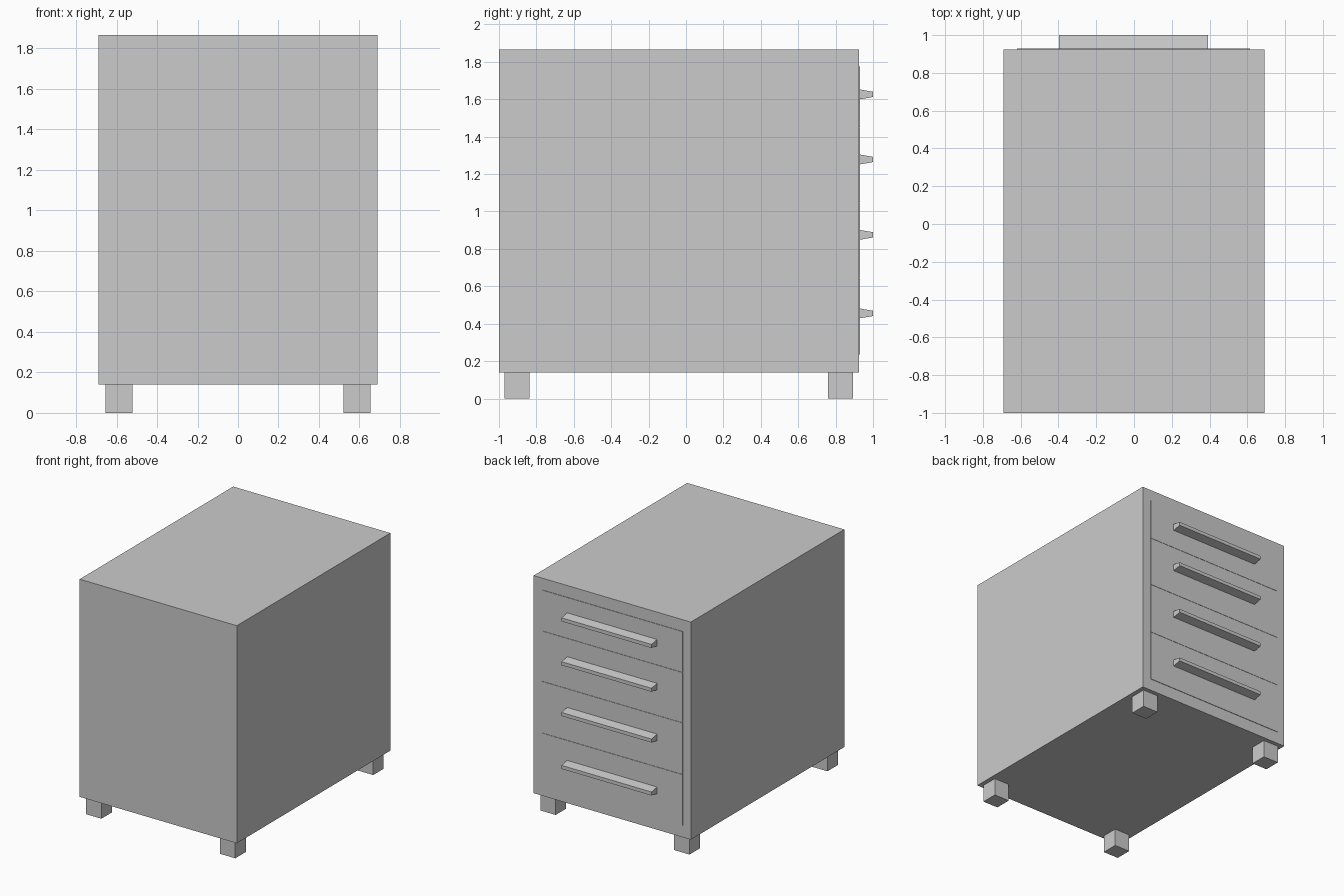
import bpy
import bmesh

cube = bpy.data.objects.get("Cube")
if cube:
    bpy.data.objects.remove(cube, do_unlink=True)

# One flat paint for the whole cabinet
grey = bpy.data.materials.new("light grey")
grey.use_nodes = True
grey.diffuse_color = (0.6, 0.6, 0.6, 1)
grey.node_tree.nodes["Principled BSDF"].inputs["Base Color"].default_value = (0.6, 0.6, 0.6, 1)


def box(name, x, y, z, taper=1.0):
    """Box between (min, max) pairs; taper scales the height of its +y end."""
    bm = bmesh.new()
    bmesh.ops.create_cube(bm, size=1)
    for v in bm.verts:
        if v.co.y > 0:
            v.co.z *= taper
        for i, (lo, hi) in enumerate((x, y, z)):
            v.co[i] = (lo + hi) / 2 + v.co[i] * (hi - lo)
    mesh = bpy.data.meshes.new(name)
    bm.to_mesh(mesh)
    bm.free()
    mesh.materials.append(grey)
    obj = bpy.data.objects.new(name, mesh)
    bpy.context.collection.objects.link(obj)
    return obj


BACK, FACE = -1.0, 0.925
BASE, TOP = 0.14, 1.867

# Cabinet body
box("cabinet_body", (-0.69, 0.69), (BACK, FACE), (BASE, TOP))

# Four square feet
for side, x in (("right", (-0.655, -0.52)), ("left", (0.52, 0.655))):
    for end, y in (("plain", (-0.97, -0.838)), ("drawer", (0.76, 0.892))):
        box(f"{end}_end_{side}_foot", x, y, (0, BASE))

# Drawer fronts as thin plates, each with a tapered bar handle
edges = (1.775, 1.45, 1.05, 0.64, 0.235)
handles = (1.626, 1.278, 0.875, 0.455)
for n, centre in enumerate(handles):
    box(f"drawer_front_{n + 1}", (-0.62, 0.615), (FACE - 0.002, FACE + 0.004),
        (edges[n + 1] + 0.001, edges[n] - 0.001))
    box(f"drawer_handle_{n + 1}", (-0.397, 0.393), (FACE, 1.0),
        (centre - 0.027, centre + 0.027), taper=0.52)
